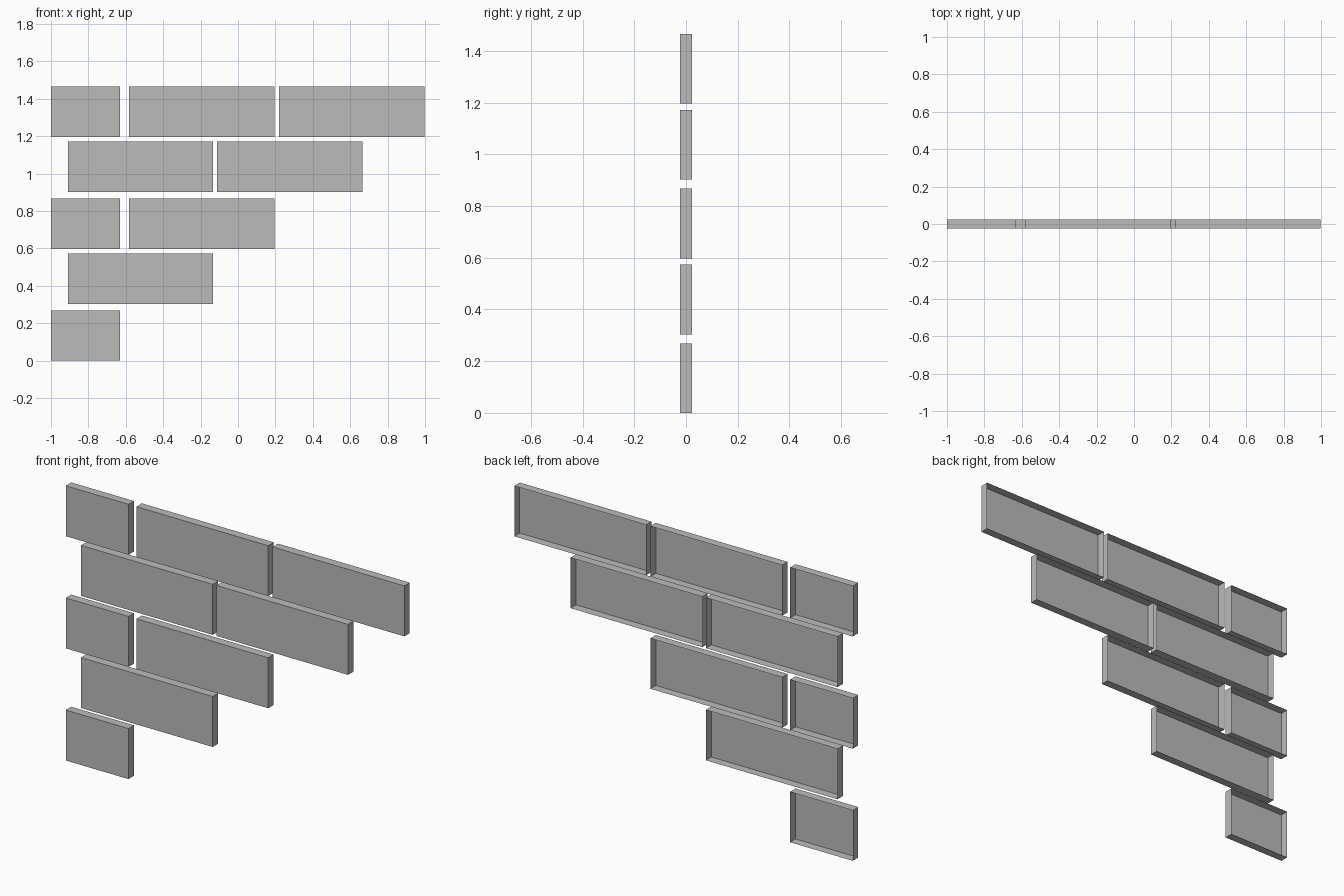
import bpy
import bmesh

cube = bpy.data.objects.get("Cube")
if cube:
    bpy.data.objects.remove(cube, do_unlink=True)

grey = bpy.data.materials.new("neutral_grey")
grey.use_nodes = True
colour = (0.5, 0.5, 0.5, 1)
grey.diffuse_color = colour
grey.node_tree.nodes["Principled BSDF"].inputs["Base Color"].default_value = colour

HEIGHT = 0.269
DEPTH = 0.046


def brick(name, x0, x1, z0):
    """Thin-walled brick facing, open at the back (+y)."""
    bm = bmesh.new()
    bmesh.ops.create_cube(bm, size=1)
    back = [f for f in bm.faces if f.normal.y > 0.5]
    bmesh.ops.delete(bm, geom=back, context='FACES_ONLY')
    bmesh.ops.scale(bm, vec=(x1 - x0, DEPTH, HEIGHT), verts=bm.verts)
    bmesh.ops.translate(bm, vec=((x0 + x1) / 2, 0, z0 + HEIGHT / 2), verts=bm.verts)
    mesh = bpy.data.meshes.new(name)
    bm.to_mesh(mesh)
    bm.free()
    mesh.materials.append(grey)
    obj = bpy.data.objects.new(name, mesh)
    bpy.context.collection.objects.link(obj)


# Brick spans along x
half = (-1, -0.63)
inner = (-0.583, 0.194)
outer = (0.22, 0.997)
offset_inner = (-0.91, -0.133)
offset_outer = (-0.112, 0.665)

# Courses from bottom to top
courses = [
    (0, [half]),
    (0.304, [offset_inner]),
    (0.598, [half, inner]),
    (0.902, [offset_inner, offset_outer]),
    (1.196, [half, inner, outer]),
]
for row, (z, spans) in enumerate(courses, 1):
    for col, (x0, x1) in enumerate(spans, 1):
        kind = "half_brick" if (x0, x1) == half else "brick"
        brick(f"{kind}_row_{row}_place_{col}", x0, x1, z)
